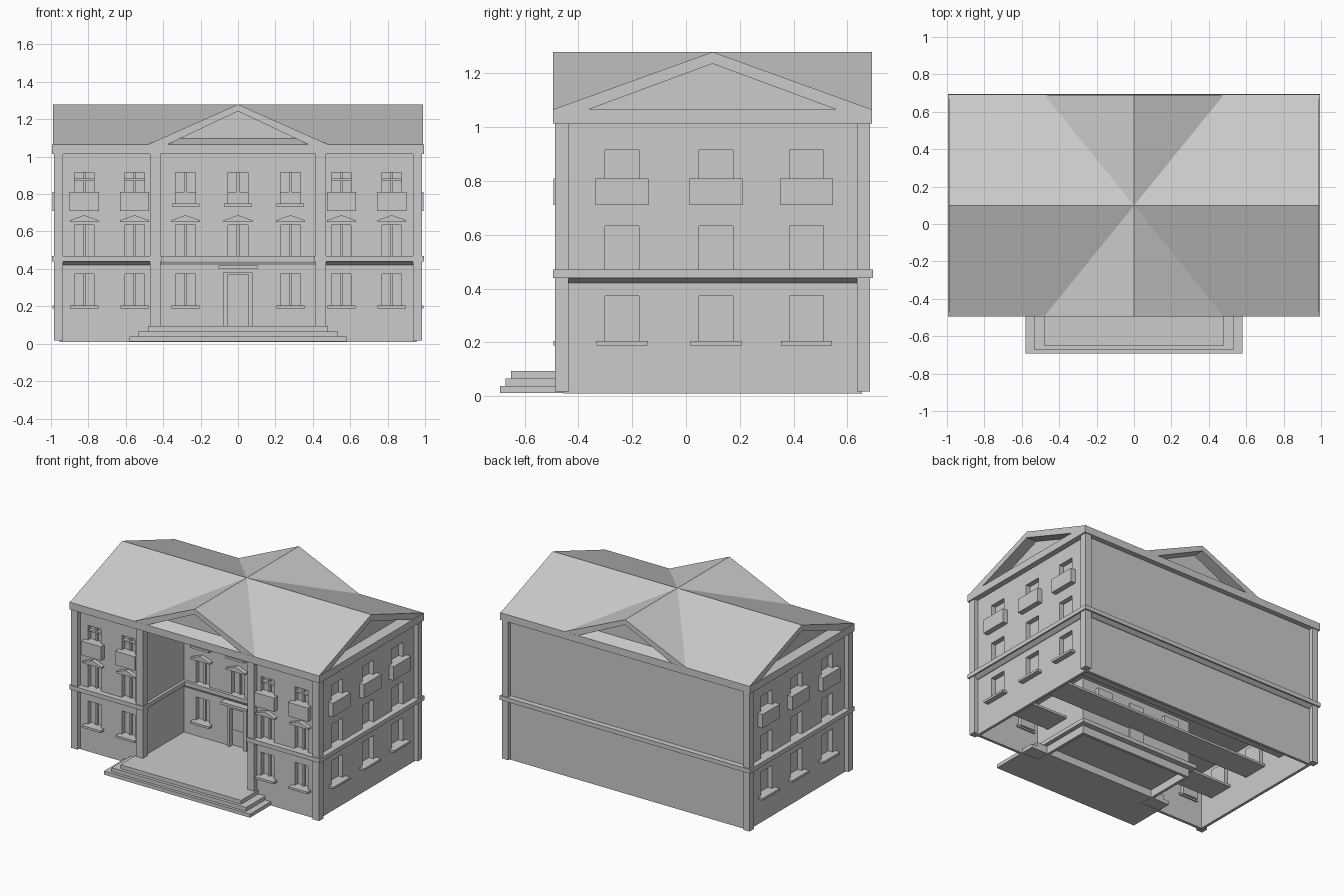
import bpy, bmesh
from mathutils import Vector

if "Cube" in bpy.data.objects:
    bpy.data.objects.remove(bpy.data.objects["Cube"])

def make(name, bm):
    bmesh.ops.recalc_face_normals(bm, faces=bm.faces)
    me = bpy.data.meshes.new(name)
    bm.to_mesh(me)
    bm.free()
    ob = bpy.data.objects.new(name, me)
    bpy.context.collection.objects.link(ob)
    return ob

def add_prism(bm, pts, vec):
    """Extrude a closed 3D outline along vec."""
    f = bm.faces.new([bm.verts.new(p) for p in pts])
    ext = bmesh.ops.extrude_face_region(bm, geom=[f], use_keep_orig=True)
    vs = [g for g in ext["geom"] if isinstance(g, bmesh.types.BMVert)]
    bmesh.ops.translate(bm, verts=vs, vec=Vector(vec))

def add_box(bm, x0, x1, y0, y1, z0, z1):
    add_prism(bm, [(x0, y0, z0), (x1, y0, z0), (x1, y1, z0), (x0, y1, z0)], (0, 0, z1 - z0))

def boxes(name, *bs):
    bm = bmesh.new()
    for b in bs:
        add_box(bm, *b)
    return make(name, bm)

# Wall frames: u runs along the wall, d is the distance outward, z is up
FRAMES = {
    "front": lambda u, d, z: (u, -0.455 - d, z),
    "recess": lambda u, d, z: (u, -d, z),
    "right": lambda u, d, z: (0.955 + d, u, z),
    "left": lambda u, d, z: (-0.955 - d, u, z),
}
T, H = 0.02, 1.017
parts = {}
cut = bmesh.new()

def bm_for(name):
    return parts.setdefault(name, bmesh.new())

def wbox(bm, side, u0, u1, d0, d1, z0, z1):
    P = FRAMES[side]
    a, b = P(u0, d0, z0), P(u1, d1, z1)
    lo, hi = [min(p) for p in zip(a, b)], [max(p) for p in zip(a, b)]
    add_box(bm, lo[0], hi[0], lo[1], hi[1], lo[2], hi[2])

def window(side, u, z0, z1, w, sill=0, hat=False, balcony=0, transom=False, deep=0.03):
    wbox(cut, side, u - w, u + w, -0.1, 0.05, z0, z1)
    wbox(bm_for(side + "_panes"), side, u - w, u + w, -0.045, -0.035, z0, z1)
    # reveals around the opening
    rev = bm_for(side + "_reveals")
    for a, b in ((u - w - 0.006, u - w), (u + w, u + w + 0.006)):
        wbox(rev, side, a, b, -0.045, -T, z0, z1)
    for a, b in ((z0 - 0.006, z0), (z1, z1 + 0.006)):
        wbox(rev, side, u - w - 0.006, u + w + 0.006, -0.045, -T, a, b)
    if side in ("front", "recess"):
        bars = bm_for(side + "_mullions")
        wbox(bars, side, u - 0.007, u + 0.007, -0.036, -0.02, z0, z1)
        if transom:
            wbox(bars, side, u - w, u + w, -0.036, -0.01, z1 - 0.045, z1 - 0.033)
    if sill:
        wbox(bm_for(side + "_sills"), side, u - sill, u + sill, -deep, 0.038, z0 - 0.016, z0)
    if balcony:
        wbox(bm_for(side + "_balconies"), side, u - balcony, u + balcony, -deep, 0.038, 0.71, 0.81)
    if hat:
        P = FRAMES[side]
        prof = [(-0.077, 0.65), (0.077, 0.65), (0.077, 0.66), (0, 0.687), (-0.077, 0.66)]
        base = [P(u + a, -0.01, z) for a, z in prof]
        v = Vector(P(0, 0.03, 0)) - Vector(P(0, -0.01, 0))
        add_prism(bm_for(side + "_window_hoods"), base, v)

# Windows on the wings, the recessed centre and both ends
for u in (-0.822, -0.553, 0.553, 0.822):
    window("front", u, 0.205, 0.372, 0.052, sill=0.075)
    window("front", u, 0.47, 0.635, 0.052, hat=True)
    window("front", u, 0.72, 0.915, 0.052, balcony=0.078, transom=True)
for u in (-0.28, 0, 0.28):
    if u:
        window("recess", u, 0.205, 0.372, 0.053, sill=0.075)
    window("recess", u, 0.47, 0.635, 0.053, hat=True)
    window("recess", u, 0.75, 0.915, 0.053, sill=0.074)
# end sills and balconies run through the building, stopping at the recess
for side in ("left", "right"):
    for u, deep in ((-0.238, 0.52), (0.112, 0.955), (0.448, 0.955)):
        window(side, u, 0.205, 0.372, 0.063, sill=0.095, deep=deep)
        window(side, u, 0.47, 0.633, 0.063)
        window(side, u, 0.72, 0.915, 0.063, balcony=0.099, deep=deep)

# Door with frame and canopy
wbox(cut, "recess", -0.058, 0.058, -0.1, 0.05, 0.094, 0.375)
wbox(bm_for("door"), "recess", -0.058, 0.058, -0.03, -0.02, 0.094, 0.375)
frame = bm_for("door_frame")
for a, b in ((-0.078, -0.056), (0.056, 0.078)):
    wbox(frame, "recess", a, b, -0.01, 0.015, 0.094, 0.375)
wbox(frame, "recess", -0.078, 0.078, -0.01, 0.015, 0.37, 0.382)
wbox(bm_for("door_canopy"), "recess", -0.105, 0.105, -0.01, 0.05, 0.40, 0.418)
for name, bm in parts.items():
    make(name, bm)

# Walls
def span(s, a, b):
    return (min(s * a, s * b), max(s * a, s * b))
Z0 = 0.01
walls = [boxes("recess_back_wall", (-0.43, 0.43, 0, T, Z0, H))]
for n, s in (("left", -1), ("right", 1)):
    walls.append(boxes(n + "_wall", (*span(s, 0.955 - T, 0.955), -0.455, 0.655, Z0, H)))
    walls.append(boxes(n + "_wing_front", (*span(s, 0.43, 0.955 - T), -0.455, -0.455 + T, Z0, H)))
    boxes(n + "_recess_wall", (*span(s, 0.43, 0.43 + T), -0.455 + T, T, Z0, H))
boxes("back_wall", (-0.955 + T, 0.955 - T, 0.655 - T, 0.655, Z0, H))
cutter = make("opening_cutter", cut)
cutter.hide_render = True
for w in walls:
    m = w.modifiers.new("openings", "BOOLEAN")
    m.object, m.operation, m.solver = cutter, "DIFFERENCE", "EXACT"
    bpy.context.view_layer.objects.active = w
    bpy.ops.object.modifier_apply(modifier=m.name)
bpy.data.objects.remove(cutter)

# Corner and recess pilasters
bm = bmesh.new()
for s in (-1, 1):
    for a, b, y in ((0.935, 0.985, -0.487), (0.935, 0.985, 0.635), (0.415, 0.47, -0.487)):
        add_box(bm, *span(s, a, b), y, y + 0.05, 0.018, H)
make("pilasters", bm)

# Belt course and floor slab following the recessed plan, with a sloped underside
def plan(o, r, z):
    X, F, B = 0.955 + o, -0.455 - o, 0.655 + o
    R, D = 0.43 - r, -r
    return [(X, F, z), (X, B, z), (-X, B, z), (-X, F, z),
            (-R, F, z), (-R, D, z), (R, D, z), (R, F, z)]
bm = bmesh.new()
rings = [[bm.verts.new(p) for p in plan(*a)] for a in
         ((0.004, 0.004, 0.42), (0.03, 0.015, 0.44), (0.04, 0.02, 0.44), (0.04, 0.02, 0.47))]
for lo, hi in zip(rings, rings[1:]):
    for i in range(8):
        j = (i + 1) % 8
        bm.faces.new((lo[i], lo[j], hi[j], hi[i]))
bm.faces.new(rings[0])
bm.faces.new(rings[-1])
make("belt_course", bm)

# Cornice slab
boxes("cornice", (-0.995, 0.995, -0.495, 0.692, 1.014, 1.066))

# Crossing gable roofs
def chevron(w, wi, zi):
    return [(-w, 1.066), (0, 1.28), (w, 1.066), (wi, 1.066), (0, zi), (-wi, 1.066)]
CY = 0.0985
bm = bmesh.new()
add_prism(bm, [(-0.99, CY + a, z) for a, z in chevron(0.5925, 0.46, 1.236)], (1.98, 0, 0))
make("main_roof", bm)
bm = bmesh.new()
add_prism(bm, [(a, -0.494, z) for a, z in chevron(0.48, 0.375, 1.243)], (0, 1.185, 0))
make("cross_roof", bm)

# Recessed gable panels
bm = bmesh.new()
for s in (-1, 1):
    add_prism(bm, [(s * 0.91, CY + a, z) for a, z in ((-0.47, 1.066), (0.47, 1.066), (0, 1.24))], (-s * 0.02, 0, 0))
    add_prism(bm, [(a, CY + s * 0.51, z) for a, z in ((-0.38, 1.066), (0.38, 1.066), (0, 1.246))], (0, -s * 0.02, 0))
make("gable_panels", bm)

# Entrance steps and porch floor running under the building
boxes("lower_step", (-0.58, 0.58, -0.692, -0.34, 0.012, 0.038))
boxes("middle_step", (-0.535, 0.535, -0.672, -0.34, 0.038, 0.066))
boxes("porch_floor", (-0.48, 0.48, -0.65, 0.06, 0.066, 0.094))
